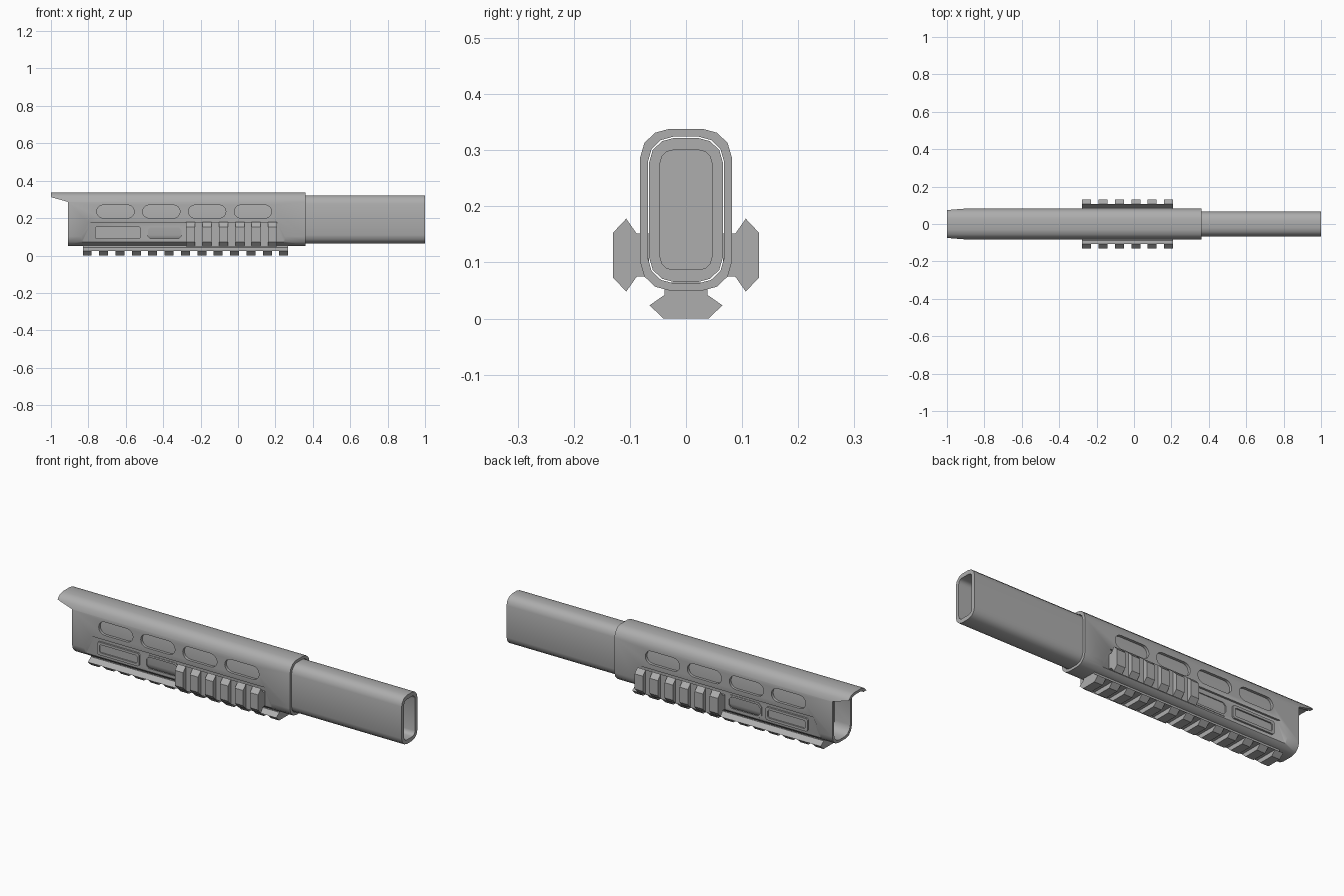
import bpy, bmesh, math

cube = bpy.data.objects.get("Cube")
if cube:
    bpy.data.objects.remove(cube, do_unlink=True)

grey = bpy.data.materials.new("plain grey")
grey.use_nodes = True
grey.diffuse_color = (0.42, 0.42, 0.42, 1)
grey.node_tree.nodes["Principled BSDF"].inputs["Base Color"].default_value = grey.diffuse_color


def loft(bm, rings, wrap=False):
    """Bridge equal rings; cap the ends, or join last to first if wrap."""
    vs = [[bm.verts.new(p) for p in ring] for ring in rings]
    n = len(vs[0])
    pairs = list(zip(vs, vs[1:])) + ([(vs[-1], vs[0])] if wrap else [])
    for a, b in pairs:
        for i in range(n):
            j = (i + 1) % n
            bm.faces.new((a[i], a[j], b[j], b[i]))
    if not wrap:
        bm.faces.new(vs[0])
        bm.faces.new(vs[-1])


def finish(name, bm, smooth=False):
    bmesh.ops.recalc_face_normals(bm, faces=bm.faces)
    mesh = bpy.data.meshes.new(name)
    bm.to_mesh(mesh)
    bm.free()
    mesh.materials.append(grey)
    ob = bpy.data.objects.new(name, mesh)
    bpy.context.scene.collection.objects.link(ob)
    if smooth:
        make_smooth(ob)
    return ob


def activate(ob):
    bpy.ops.object.select_all(action='DESELECT')
    ob.select_set(True)
    bpy.context.view_layer.objects.active = ob


def make_smooth(ob):
    activate(ob)
    bpy.ops.object.shade_smooth_by_angle(angle=math.radians(35))


def cut(ob, bm):
    """Subtract the closed shapes in bm from ob."""
    cutter = finish("cutter", bm)
    cutter.hide_render = True
    mod = ob.modifiers.new("cut", 'BOOLEAN')
    mod.operation = 'DIFFERENCE'
    mod.solver = 'EXACT'
    mod.object = cutter
    activate(ob)
    bpy.ops.object.modifier_apply(modifier=mod.name)
    bpy.data.objects.remove(cutter, do_unlink=True)


def section(x, hw, z0, z1, r):
    """Rounded rectangle across the length."""
    corner = [(1, 0), (0.52, 0.13), (0.15, 0.48), (0, 1)]
    quarter = [(hw - a * r, b * r) for a, b in corner]
    top = [(y, z1 - d) for y, d in quarter]
    bottom = [(y, z0 + d) for y, d in reversed(quarter)]
    half = top + bottom
    return [(x, y, z) for y, z in half] + [(x, -y, z) for y, z in reversed(half)]


def shell(x0, x1, outer, inner):
    bm = bmesh.new()
    loft(bm, [section(x0, *outer), section(x1, *outer),
              section(x1, *inner), section(x0, *inner)], wrap=True)
    return bm


def side(points, y):
    return [(x, y, z) for x, z in points]


def chamfered(x0, x1, z0, z1, c):
    return [(x0 + c, z0), (x1 - c, z0), (x1, z0 + c), (x1, z1 - c),
            (x1 - c, z1), (x0 + c, z1), (x0, z1 - c), (x0, z0 + c)]


def stadium(cx, cz, hw, r, n=8):
    pts = []
    for sign, start in ((1, -90), (-1, 90)):
        for i in range(n + 1):
            t = math.radians(start + 180 * i / n)
            pts.append((cx + sign * (hw - r) + r * math.cos(t), cz + r * math.sin(t)))
    return pts


# Handguard: hollow rounded sleeve
handguard = finish("handguard", shell(-1, 0.36, (0.082, 0.05, 0.338, 0.052),
                                      (0.068, 0.063, 0.324, 0.045)))

# Undercut that leaves the overhanging rear lip
bm = bmesh.new()
lip = [(-1.1, -0.1), (-0.91, -0.1), (-0.91, 0.287), (-1.0, 0.312), (-1.1, 0.34)]
loft(bm, [side(lip, -0.2), side(lip, 0.2)])
cut(handguard, bm)

# Vent slots, along both sides
bm = bmesh.new()
for s in (-1, 1):
    for i in range(4):
        slot = stadium(-0.655 + 0.245 * i, 0.235, 0.1, 0.035)
        loft(bm, [side(slot, s * 0.05), side(slot, s * 0.12)])
cut(handguard, bm)

# Sunken lower panels with sloping ends
bm = bmesh.new()
rim = [(-0.865, 0.057), (-0.80, 0.175), (0.21, 0.175), (0.275, 0.057)]
floor = [(-0.84, 0.057), (-0.785, 0.175), (0.195, 0.175), (0.25, 0.057)]
for s in (-1, 1):
    loft(bm, [side(floor, s * 0.0715), side(rim, s * 0.082), side(rim, s * 0.12)])
cut(handguard, bm)

# Rectangular pocket in each panel
bm = bmesh.new()
for s in (-1, 1):
    loft(bm, [side(chamfered(-0.485, -0.30, 0.087, 0.153, 0.015), s * 0.05),
              side(chamfered(-0.485, -0.30, 0.087, 0.153, 0.015), s * 0.1)])
cut(handguard, bm)
make_smooth(handguard)

# Inner tube, with a bulkhead inside
finish("inner_tube", shell(-0.82, 1, (0.066, 0.065, 0.322, 0.045),
                           (0.046, 0.087, 0.30, 0.022)), smooth=True)
bm = bmesh.new()
loft(bm, [section(x, 0.05, 0.083, 0.304, 0.022) for x in (0.28, 0.3)])
finish("tube_bulkhead", bm)

# Raised frames on the panels
for s, label in ((-1, "right"), (1, "left")):
    bm = bmesh.new()
    outer = chamfered(-0.765, -0.52, 0.088, 0.156, 0.008)
    inner = chamfered(-0.752, -0.533, 0.101, 0.143, 0.006)
    loft(bm, [side(outer, s * 0.069), side(outer, s * 0.081),
              side(inner, s * 0.081), side(inner, s * 0.074)])
    finish(label + "_raised_frame", bm)

    bm = bmesh.new()
    outer = chamfered(-0.492, -0.293, 0.08, 0.16, 0.017)
    inner = chamfered(-0.482, -0.303, 0.09, 0.15, 0.014)
    loft(bm, [side(outer, s * 0.069), side(outer, s * 0.074),
              side(inner, s * 0.074), side(inner, s * 0.069)], wrap=True)
    finish(label + "_pocket_rim", bm)


def rail(name, x0, count, place):
    """Toothed rail; place maps (x, across, depth below the top)."""
    pitch, tooth = 0.0875, 0.048
    x1 = x0 + pitch * (count - 1) + tooth
    base = [(0.0385, 0.064), (0.0385, 0.042), (0.065, 0.0235)]
    teeth = [(0.065, 0.0235), (0.04, 0)]
    bm = bmesh.new()

    def bar(half, a, b):
        ring = half + [(-u, d) for u, d in reversed(half)]
        loft(bm, [[place(x, u, d) for u, d in ring] for x in (a, b)])

    bar(base, x0, x1)
    for i in range(count):
        bar(teeth, x0 + pitch * i, x0 + pitch * i + tooth)
    finish(name, bm)


# Bottom and side rails
rail("bottom_rail", -0.83, 13, lambda x, u, d: (x, u, d))
rail("left_rail", -0.277, 6, lambda x, u, d: (x, 0.13 - d, 0.113 + u))
rail("right_rail", -0.277, 6, lambda x, u, d: (x, d - 0.13, 0.113 + u))
